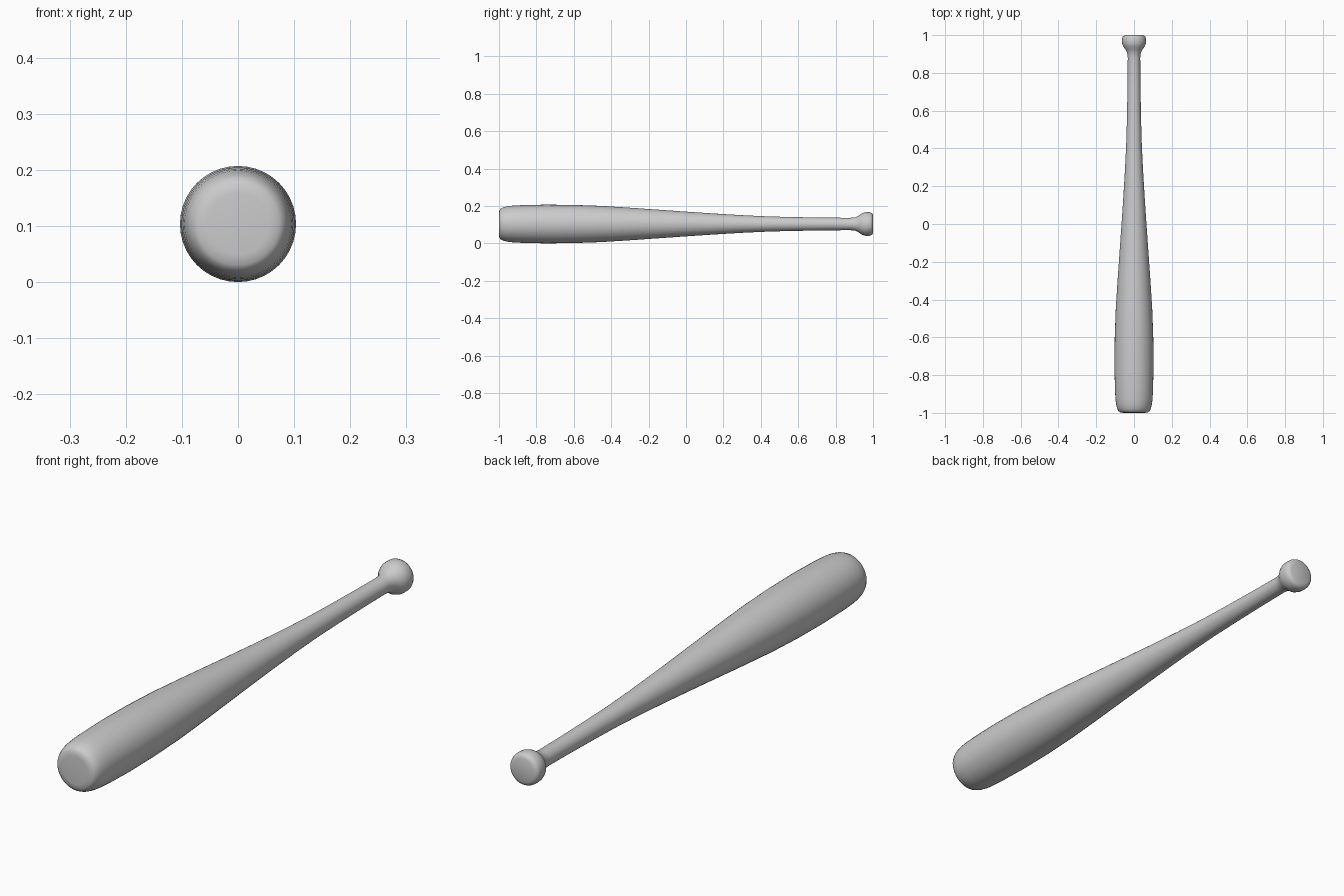
import bpy, bmesh
from math import sin, cos, tau

if "Cube" in bpy.data.objects:
    bpy.data.objects.remove(bpy.data.objects["Cube"])

SIDES = 40
AXIS_Z = 0.1035


def lathe(name, profile):
    """Revolve (y, radius) points around the long y axis and cap both ends."""
    bm = bmesh.new()
    rings = []
    for y, r in profile:
        rings.append([bm.verts.new((r * cos(tau * i / SIDES), y, AXIS_Z + r * sin(tau * i / SIDES)))
                      for i in range(SIDES)])
    for a, b in zip(rings, rings[1:]):
        for i in range(SIDES):
            j = (i + 1) % SIDES
            bm.faces.new((a[i], a[j], b[j], b[i]))
    bm.faces.new(rings[0])
    bm.faces.new(rings[-1])
    bmesh.ops.recalc_face_normals(bm, faces=bm.faces)
    for f in bm.faces:
        f.smooth = True
    mesh = bpy.data.meshes.new(name)
    bm.to_mesh(mesh)
    bm.free()
    obj = bpy.data.objects.new(name, mesh)
    bpy.context.collection.objects.link(obj)
    return obj


# Rounded barrel end, long taper, thin handle and flared knob
profile = [
    (-1.0, 0.055), (-0.998, 0.073), (-0.99, 0.083), (-0.975, 0.090), (-0.95, 0.0955),
    (-0.92, 0.0985), (-0.87, 0.101), (-0.75, 0.1035), (-0.6, 0.102), (-0.45, 0.0965),
    (-0.3, 0.087), (-0.15, 0.0765), (0.0, 0.066), (0.15, 0.056), (0.3, 0.047),
    (0.45, 0.040), (0.6, 0.0365), (0.75, 0.034), (0.88, 0.033),
    (0.905, 0.036), (0.925, 0.046), (0.94, 0.057), (0.955, 0.0625), (0.97, 0.0635),
    (0.985, 0.0625), (0.995, 0.058), (1.0, 0.046),
]
lathe("bat", profile)
